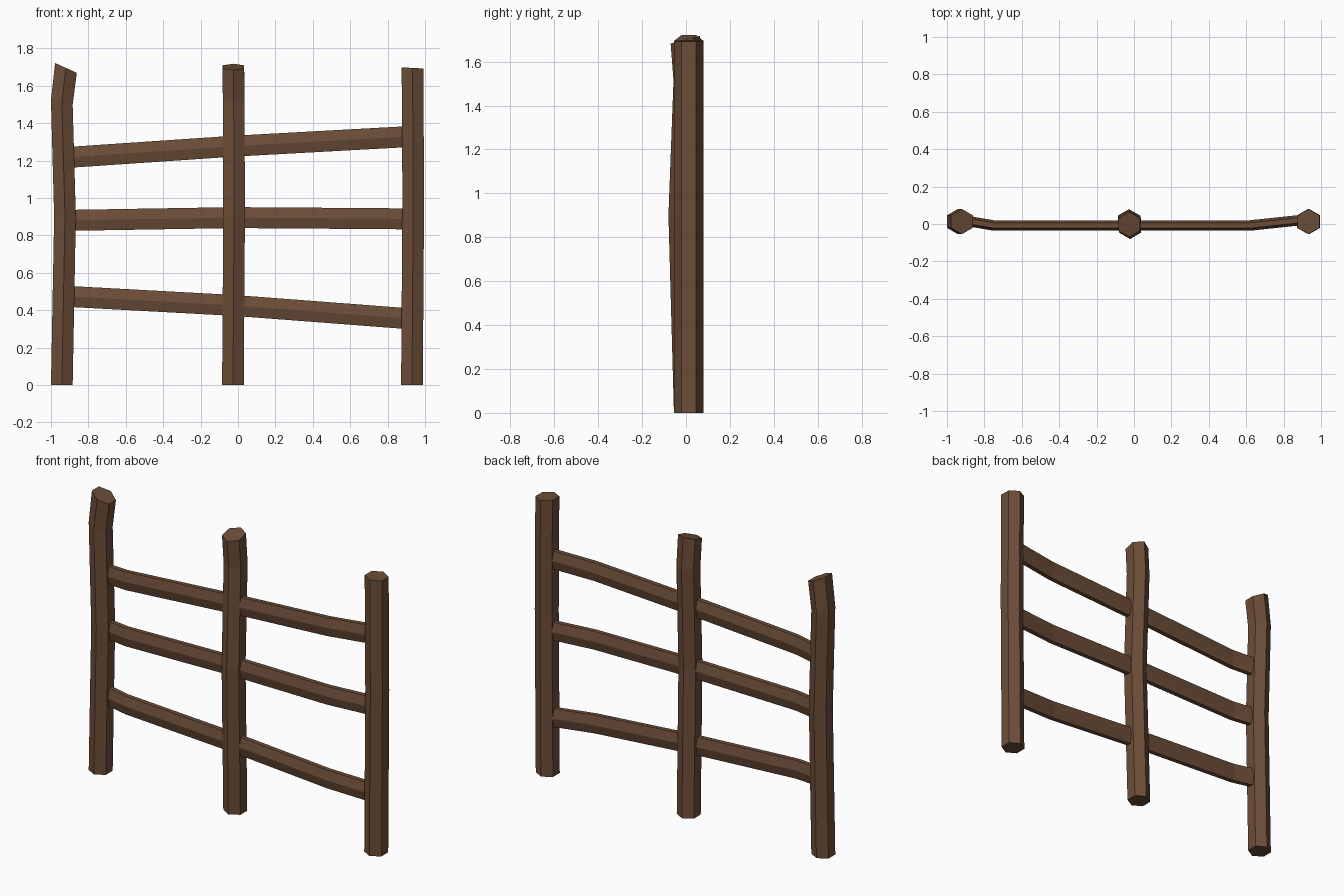
import bpy, bmesh, math
from mathutils import Vector

cube = bpy.data.objects.get("Cube")
if cube:
    bpy.data.objects.remove(cube, do_unlink=True)

wood = bpy.data.materials.new("dark_brown_wood")
wood.use_nodes = True
colour = (0.15, 0.075, 0.04, 1)
wood.diffuse_color = colour
wood.node_tree.nodes["Principled BSDF"].inputs["Base Color"].default_value = colour


def loft(name, rings):
    """Join six-sided rings into one closed, flat-shaded log."""
    bm = bmesh.new()
    loops = [[bm.verts.new(p) for p in ring] for ring in rings]
    for a, b in zip(loops, loops[1:]):
        for i in range(6):
            j = (i + 1) % 6
            bm.faces.new((a[i], a[j], b[j], b[i]))
    bm.faces.new(loops[0][::-1])
    bm.faces.new(loops[-1])
    bmesh.ops.recalc_face_normals(bm, faces=bm.faces)
    mesh = bpy.data.meshes.new(name)
    bm.to_mesh(mesh)
    bm.free()
    mesh.materials.append(wood)
    obj = bpy.data.objects.new(name, mesh)
    bpy.context.collection.objects.link(obj)


def hexagon():
    """Unit hexagon with its points along the first axis."""
    return [(math.cos(k * math.pi / 3), math.sin(k * math.pi / 3)) for k in range(6)]


def post(name, path, radius=0.067):
    # each path point: x, y, z, slope of the ring along x, slope along y
    rings = []
    for x, y, z, sx, sy in path:
        rings.append([Vector((x + v * radius, y + u * radius,
                              z + v * radius * sx + u * radius * sy))
                      for u, v in hexagon()])
    loft(name, rings)


def rail(name, path, depth=0.028, height=0.056):
    # flattened hexagon, pointed to the front and back
    rise = height / math.sin(math.pi / 3)
    loft(name, [[Vector((x, y + u * depth, z + v * rise)) for u, v in hexagon()]
                for x, y, z in path])


# Upright posts
post("right_post", [(-0.942, 0.013, 0, 0, 0), (-0.925, 0.013, 0.9, 0, 0),
                    (-0.942, 0.013, 1.51, -0.2, 0), (-0.92, 0.013, 1.695, -0.45, 0)])
post("middle_post", [(-0.027, 0.012, 0, 0, 0), (-0.021, -0.013, 0.9, 0, 0),
                     (-0.023, 0.01, 1.52, 0, 0.1), (-0.025, -0.003, 1.7, 0, 0.26)])
post("left_post", [(0.93, 0.013, 0, 0, 0), (0.937, 0.013, 1.0, 0, 0),
                   (0.933, 0.013, 1.695, -0.05, 0)])

# Crooked rails: heights at the right post, middle post and left post
for name, z_right, z_mid, z_left in (("top_rail", 1.217, 1.278, 1.327),
                                     ("middle_rail", 0.88, 0.895, 0.888),
                                     ("bottom_rail", 0.473, 0.424, 0.355)):
    def height_at(x):
        end = z_right if x < 0 else z_left
        return z_mid + (end - z_mid) * abs(x) / 0.9

    rail(name, [(x, y, height_at(x)) for x, y in
                ((-0.93, 0.023), (-0.75, -0.008), (-0.02, -0.008),
                 (0.62, -0.008), (0.93, 0.025))])
